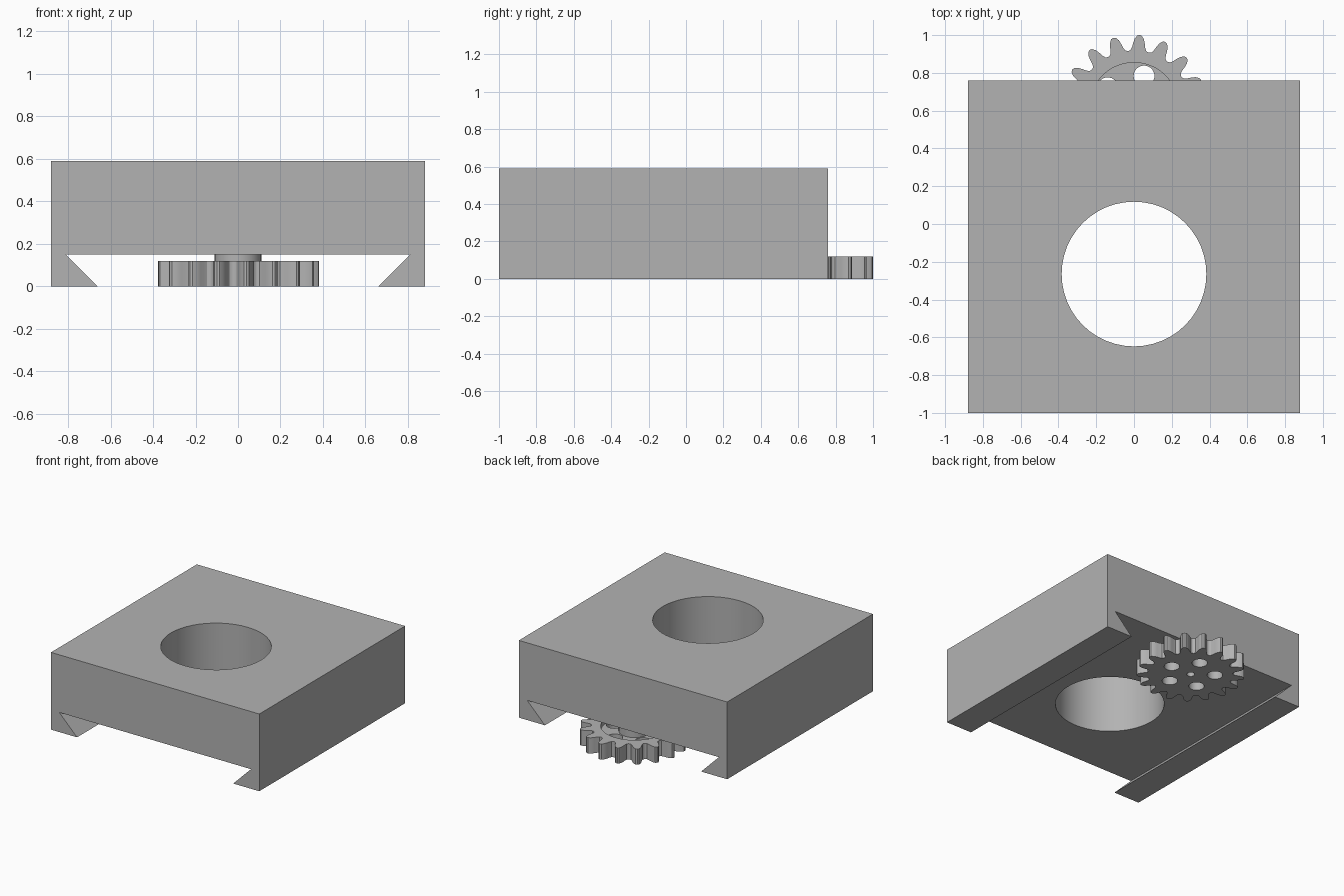
import bpy, bmesh, math

if "Cube" in bpy.data.objects:
    bpy.data.objects.remove(bpy.data.objects["Cube"], do_unlink=True)

grey = bpy.data.materials.new("plain grey")
grey.use_nodes = True
grey.diffuse_color = (0.45, 0.45, 0.45, 1)
grey.node_tree.nodes["Principled BSDF"].inputs["Base Color"].default_value = (0.45, 0.45, 0.45, 1)


def prism(name, points, direction):
    """Extrude a closed outline of 3D points along a direction."""
    bm = bmesh.new()
    face = bm.faces.new([bm.verts.new(p) for p in points])
    ext = bmesh.ops.extrude_face_region(bm, geom=[face])["geom"]
    bmesh.ops.translate(bm, vec=direction, verts=[v for v in ext if isinstance(v, bmesh.types.BMVert)])
    bmesh.ops.recalc_face_normals(bm, faces=bm.faces)
    mesh = bpy.data.meshes.new(name)
    bm.to_mesh(mesh)
    bm.free()
    mesh.materials.append(grey)
    obj = bpy.data.objects.new(name, mesh)
    bpy.context.collection.objects.link(obj)
    return obj


def cylinder(name, x, y, radius, z0, z1, sides=32):
    turns = [2 * math.pi * i / sides for i in range(sides)]
    ring = [(x + radius * math.cos(a), y + radius * math.sin(a), z0) for a in turns]
    return prism(name, ring, (0, 0, z1 - z0))


def cut(target, cutters):
    """Subtract cutters and bake the result."""
    bpy.context.view_layer.objects.active = target
    for cutter in cutters:
        mod = target.modifiers.new("cut", "BOOLEAN")
        mod.operation = "DIFFERENCE"
        mod.solver = "EXACT"
        mod.object = cutter
        bpy.ops.object.modifier_apply(modifier=mod.name)


def finish(obj):
    bpy.ops.object.select_all(action="DESELECT")
    obj.select_set(True)
    bpy.context.view_layer.objects.active = obj
    bpy.ops.object.shade_smooth_by_angle(angle=math.radians(30))


# Block with a dovetail channel along its underside
half = [(0.66, 0), (0.88, 0), (0.88, 0.59)]
channel = [(-0.81, 0.15), (0.81, 0.15)]
outline = half + [(-x, z) for x, z in reversed(half)] + channel
block = prism("dovetail_block", [(x, -1, z) for x, z in outline], (0, 1.76, 0))

# Large round through hole
bore = cylinder("block_hole_cutter", 0, -0.265, 0.383, -0.1, 0.8, 48)
cut(block, [bore])

# Spur gear with rounded teeth
GEAR_Y, TEETH, THICK = 0.62, 17, 0.12
flank = [(0.46, 0.298), (0.36, 0.304), (0.29, 0.32), (0.245, 0.34), (0.18, 0.362), (0.09, 0.378)]
tooth = [(-f, r) for f, r in flank] + [(0, 0.382)] + [(f, r) for f, r in reversed(flank)]
pitch = 2 * math.pi / TEETH
teeth = []
for i in range(TEETH):
    for f, r in tooth:
        a = math.radians(85.5) + (i + f) * pitch
        teeth.append((r * math.cos(a), GEAR_Y + r * math.sin(a), 0))
gear = prism("gear", teeth, (0, 0, THICK))

# Raised hub joining the gear to the block
hub = cylinder("gear_hub", 0, GEAR_Y, 0.11, 0.04, 0.15)

# Recessed web, ring of five holes and shaft bore
recess = cylinder("recess_cutter", 0, GEAR_Y, 0.235, 0.08, 0.3, 48)
holes = []
for i in range(5):
    a = 2 * math.pi * i / 5
    holes.append(cylinder("hole_cutter", 0.172 * math.cos(a), GEAR_Y + 0.172 * math.sin(a), 0.055, -0.1, 0.3))
shaft = cylinder("shaft_cutter", 0, GEAR_Y, 0.028, -0.1, 0.3, 24)
cut(gear, [recess, shaft] + holes)
cut(hub, [shaft])

for part in (block, gear, hub):
    finish(part)
for cutter in [bore, recess, shaft] + holes:
    bpy.data.objects.remove(cutter, do_unlink=True)
